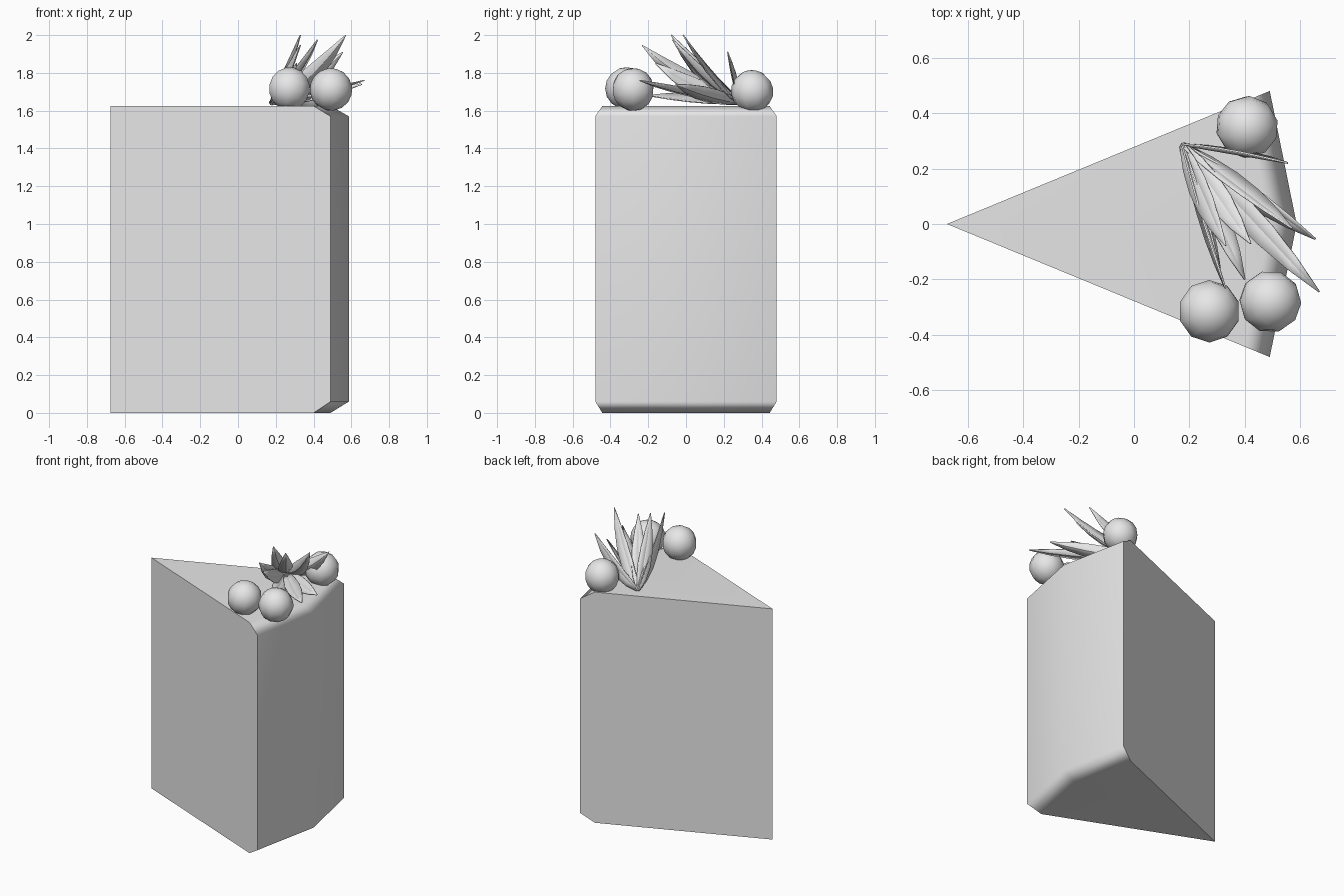
import bpy, bmesh, math
from mathutils import Vector

if "Cube" in bpy.data.objects:
    bpy.data.objects.remove(bpy.data.objects["Cube"], do_unlink=True)

grey = bpy.data.materials.new("light_grey")
grey.use_nodes = True
grey.diffuse_color = (0.8, 0.8, 0.8, 1)
grey.node_tree.nodes["Principled BSDF"].inputs["Base Color"].default_value = (0.8, 0.8, 0.8, 1)


def add_object(name, bm, smooth_angle=None):
    bmesh.ops.recalc_face_normals(bm, faces=bm.faces)
    mesh = bpy.data.meshes.new(name)
    bm.to_mesh(mesh)
    bm.free()
    obj = bpy.data.objects.new(name, mesh)
    bpy.context.collection.objects.link(obj)
    mesh.materials.append(grey)
    if smooth_angle:
        bpy.ops.object.select_all(action='DESELECT')
        obj.select_set(True)
        bpy.context.view_layer.objects.active = obj
        bpy.ops.object.shade_smooth_by_angle(angle=math.radians(smooth_angle))
    return obj


# Cake slice: wedge outline stacked in layers, rounded at the outer rim
TIP = Vector((-0.675, 0, 0))
RIM = [Vector((0.49, -0.48, 0)), Vector((0.587, 0, 0)), Vector((0.49, 0.48, 0))]
LAYERS = [(0, 0.923), (0.06, 1), (1.57, 1), (1.625, 0.923)]
bm = bmesh.new()
rings = []
for z, scale in LAYERS:
    up = Vector((0, 0, z))
    points = [TIP + up] + [TIP.lerp(p, scale) + up for p in RIM]
    rings.append([bm.verts.new(p) for p in points])
bm.faces.new(rings[0])
bm.faces.new(rings[-1])
for low, high in zip(rings, rings[1:]):
    for i in (1, 2):
        bm.faces.new((low[i], low[i + 1], high[i + 1], high[i]))
# each cut side is one flat face
for i in (1, 3):
    bm.faces.new([rings[0][0]] + [r[i] for r in rings] + [rings[-1][0]])
cake = add_object("cake_slice", bm, 60)
weighted = cake.modifiers.new("even_shading", 'WEIGHTED_NORMAL')
weighted.keep_sharp = True

# Berries
BERRIES = [(0.272, -0.315, 1.717), (0.492, -0.28, 1.712), (0.408, 0.35, 1.702)]
for n, centre in enumerate(BERRIES):
    bm = bmesh.new()
    bmesh.ops.create_uvsphere(bm, u_segments=10, v_segments=8, radius=0.113)
    berry = add_object(f"berry_{n + 1}", bm, 60)
    berry.location = centre
    berry.rotation_euler = (0.15 * n, 0.2, 0.3 * n)

# Leaf spray: curved pointed blades fanning out from one stem point
STEM = Vector((0.175, 0.285, 1.64))
AXIS = Vector((0.29, -0.37, 0.22))
TIPS = [(0.57, -0.015, 2.0), (0.555, 0.22, 1.91), (0.668, -0.245, 1.76),
        (0.655, -0.055, 1.74), (0.42, -0.07, 1.975), (0.33, -0.077, 2.0),
        (0.33, -0.232, 1.945), (0.31, -0.16, 1.85), (0.40, -0.2, 1.68)]
WIDTHS = [0.012, 0.036, 0.047, 0.044, 0.028, 0.002]
for n, tip in enumerate(TIPS):
    tip = Vector(tip)
    reach = tip - STEM
    bend = STEM + Vector((reach.x * 0.52, reach.y * 0.52, reach.z * 0.25))
    side = reach.cross(AXIS).normalized()
    fold = side.cross(reach).normalized()
    if fold.z < 0:
        fold.negate()
    bm = bmesh.new()
    rows = []
    for k, w in enumerate(WIDTHS):
        t = k / (len(WIDTHS) - 1)
        mid = STEM.lerp(bend, t).lerp(bend.lerp(tip, t), t)
        edge = fold * w * 0.3
        rows.append([bm.verts.new(p) for p in (mid - side * w + edge, mid, mid + side * w + edge)])
    for a, b in zip(rows, rows[1:]):
        for i in (0, 1):
            bm.faces.new((a[i], a[i + 1], b[i + 1], b[i]))
    leaf = add_object(f"leaf_{n + 1}", bm, 30)
    shell = leaf.modifiers.new("thickness", 'SOLIDIFY')
    shell.thickness = 0.006
    shell.offset = 0
